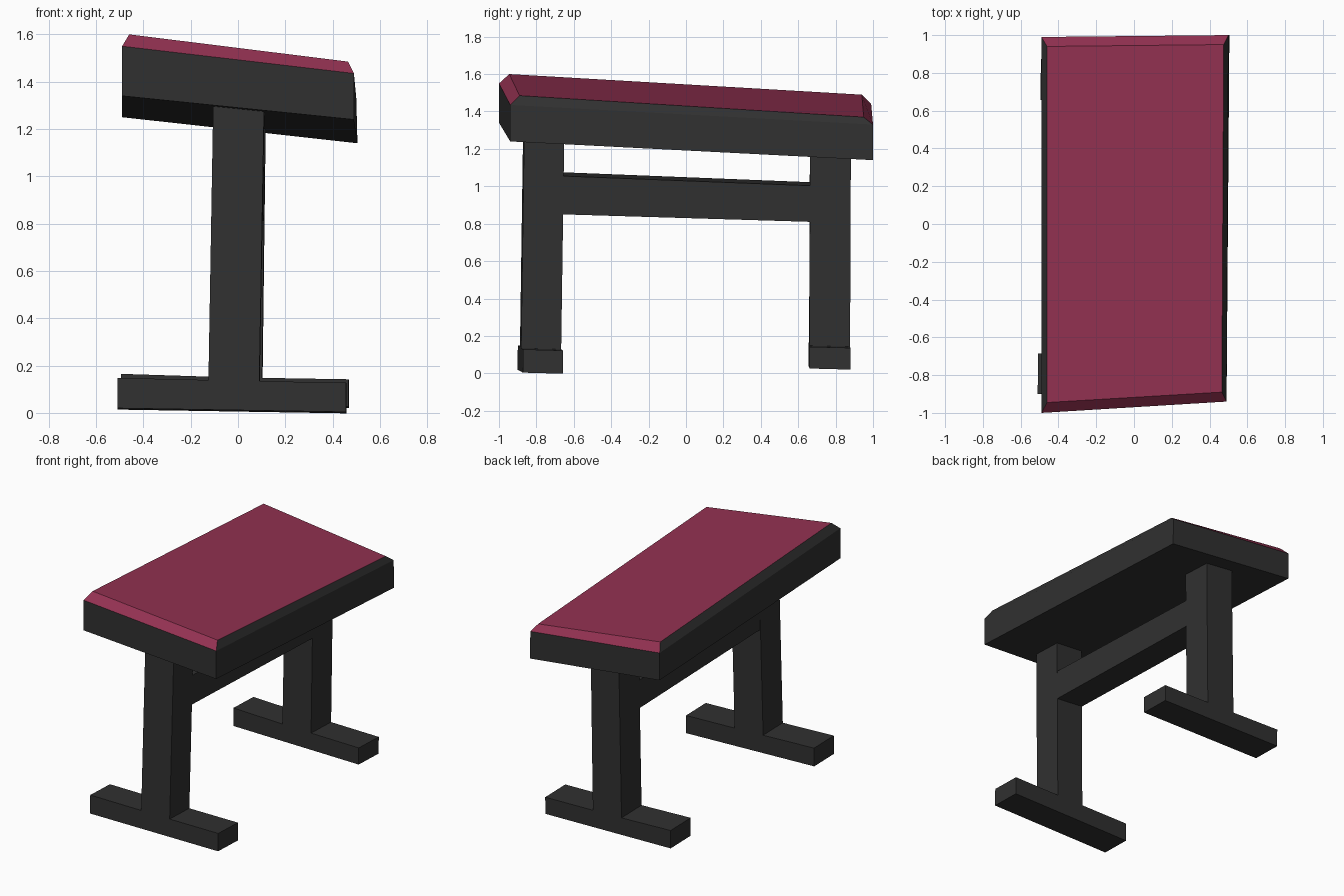
import bpy, bmesh

if "Cube" in bpy.data.objects:
    bpy.data.objects.remove(bpy.data.objects["Cube"])


def material(name, rgb):
    m = bpy.data.materials.new(name)
    m.diffuse_color = (*rgb, 1)
    m.use_nodes = True
    m.node_tree.nodes["Principled BSDF"].inputs["Base Color"].default_value = m.diffuse_color
    return m


DARK = material("charcoal", (0.03, 0.03, 0.03))
RED = material("wine red", (0.29, 0.031, 0.083))


def loft(name, rings, mats):
    """Closed solid through rings of equal point count."""
    bm = bmesh.new()
    loops = [[bm.verts.new(p) for p in r] for r in rings]
    n = len(loops[0])
    bm.faces.new(loops[0][::-1])
    bm.faces.new(loops[-1])
    for a, b in zip(loops, loops[1:]):
        for i in range(n):
            j = (i + 1) % n
            bm.faces.new((a[i], a[j], b[j], b[i]))
    bmesh.ops.recalc_face_normals(bm, faces=bm.faces[:])
    # upward faces take the second colour, except the long side bevels
    if len(mats) > 1:
        for f in bm.faces:
            f.normal_update()
            if f.normal.z > 0.4 and abs(f.normal.x) < 0.4:
                f.material_index = 1
    me = bpy.data.meshes.new(name)
    bm.to_mesh(me)
    bm.free()
    for m in mats:
        me.materials.append(m)
    ob = bpy.data.objects.new(name, me)
    bpy.context.collection.objects.link(ob)
    return ob


# Tilted seat: underside, rim and bevelled padded top
loft("seat", [
    [(-.49, -1, 1.34), (.49, -.94, 1.24), (.505, 1, 1.14), (-.49, .99, 1.25)],
    [(-.49, -1, 1.55), (.49, -.94, 1.435), (.50, 1, 1.33), (-.49, .99, 1.44)],
    [(-.46, -.945, 1.60), (.465, -.89, 1.485), (.475, .95, 1.37), (-.46, .94, 1.49)],
], [DARK, RED])


def leg(name, profile, y0, skew, lean, depth):
    """Upside-down T profile in x-z, extruded along y."""
    ring = [(x, y0 + skew * x + lean * z, z) for x, z in profile]
    back = [(x + .002, y + depth, z - .006) for x, y, z in ring]
    return loft(name, [ring, back], [DARK])


# Legs with feet
leg("front_leg", [(-.51, .02), (.457, .004), (.457, .128), (.09, .134), (.11, 1.276),
                  (-.105, 1.298), (-.125, .139), (-.51, .148)], -.886, .03, .014, .214)
leg("back_leg", [(-.495, .04), (.468, .026), (.468, .142), (.102, .148), (.115, 1.205),
                 (-.10, 1.228), (-.118, .153), (-.495, .165)], .658, .006, .004, .218)

# Stretcher, flush with the leg sides
loft("stretcher", [
    [(-.109, -.66, .87), (.104, -.66, .85), (.107, -.66, 1.055), (-.106, -.66, 1.075)],
    [(-.106, .668, .828), (.111, .668, .81), (.113, .668, 1.003), (-.103, .668, 1.022)],
], [DARK])
